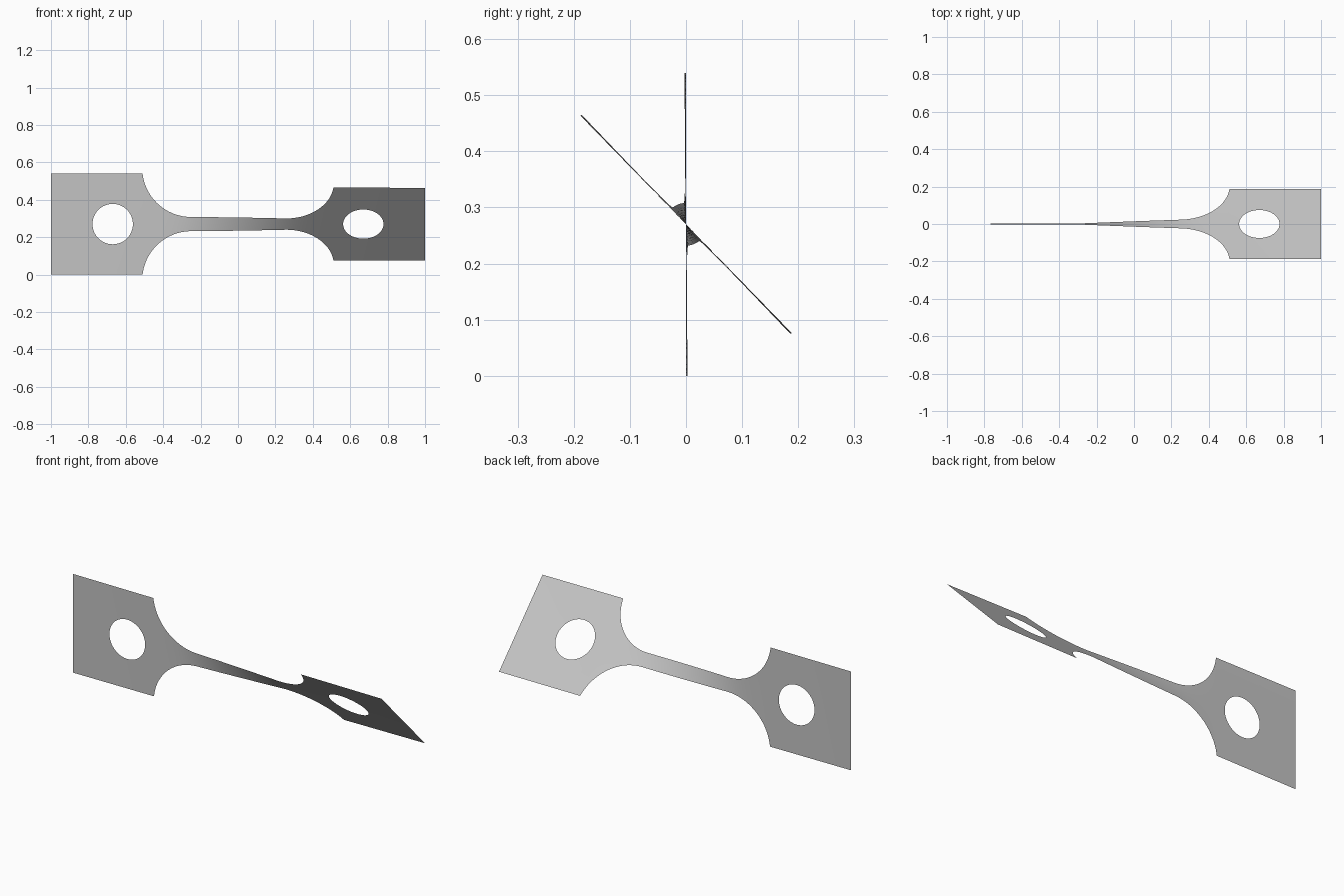
import bpy, bmesh, math

cube = bpy.data.objects.get("Cube")
if cube:
    bpy.data.objects.remove(cube, do_unlink=True)

HALF = 0.27            # half height of the end plates
HOLE_X, HOLE_R = 0.67, 0.108
NECK, FIL_X, FIL_R = 0.038, 0.25, 0.262
TWIST = math.radians(44.2)
ROWS = 8


def half_width(x):
    d = abs(x) - FIL_X
    if d <= 0:
        return NECK
    if d >= FIL_R:
        return HALF
    return min(HALF, NECK + FIL_R - math.sqrt(FIL_R ** 2 - d * d))


def hole_half(x):
    return math.sqrt(max(0, HOLE_R ** 2 - (abs(x) - HOLE_X) ** 2))


# Column positions: neck, fillet, web, hole and outer edge, then mirrored
fillet_end = math.asin(math.sqrt(FIL_R ** 2 - (NECK + FIL_R - HALF) ** 2) / FIL_R)
half = [FIL_X * i / 16 for i in range(16)]
half += [FIL_X + FIL_R * math.sin(fillet_end * i / 24) for i in range(25)]
half += [HOLE_X - HOLE_R * math.cos(math.pi * i / 32) for i in range(33)]
half += [HOLE_X + HOLE_R + (1 - HOLE_X - HOLE_R) * i / 5 for i in range(1, 6)]
half.sort()
columns = [-x for x in reversed(half[1:])] + half

# Twist builds up fastest where the strip is narrow
angles = [0.0]
for a, b in zip(columns, columns[1:]):
    angles.append(angles[-1] + (b - a) / half_width((a + b) / 2) ** 2)
angles = [TWIST * a / angles[-1] for a in angles]

# Twisted sheet: an upper and a lower band that meet on the centre line
bm = bmesh.new()
for side in (1, -1):
    grid = []
    for x, ang in zip(columns, angles):
        low, high = hole_half(x), half_width(x)
        col = []
        for r in range(ROWS + 1):
            v = side * (low + (high - low) * r / ROWS)
            col.append(bm.verts.new((x, -v * math.sin(ang), HALF + v * math.cos(ang))))
        grid.append(col)
    for c, d in zip(grid, grid[1:]):
        for r in range(ROWS):
            quad = (c[r], d[r], d[r + 1], c[r + 1])
            bm.faces.new(quad if side > 0 else quad[::-1])
bmesh.ops.remove_doubles(bm, verts=bm.verts, dist=0.00001)
for f in bm.faces:
    f.smooth = True

mesh = bpy.data.meshes.new("twisted_strip")
bm.to_mesh(mesh)
bm.free()
strip = bpy.data.objects.new("twisted_strip", mesh)
bpy.context.collection.objects.link(strip)

# Plain grey metal
grey = bpy.data.materials.new("light_grey")
grey.use_nodes = True
colour = (0.55, 0.55, 0.55, 1)
grey.diffuse_color = colour
grey.node_tree.nodes["Principled BSDF"].inputs["Base Color"].default_value = colour
mesh.materials.append(grey)
